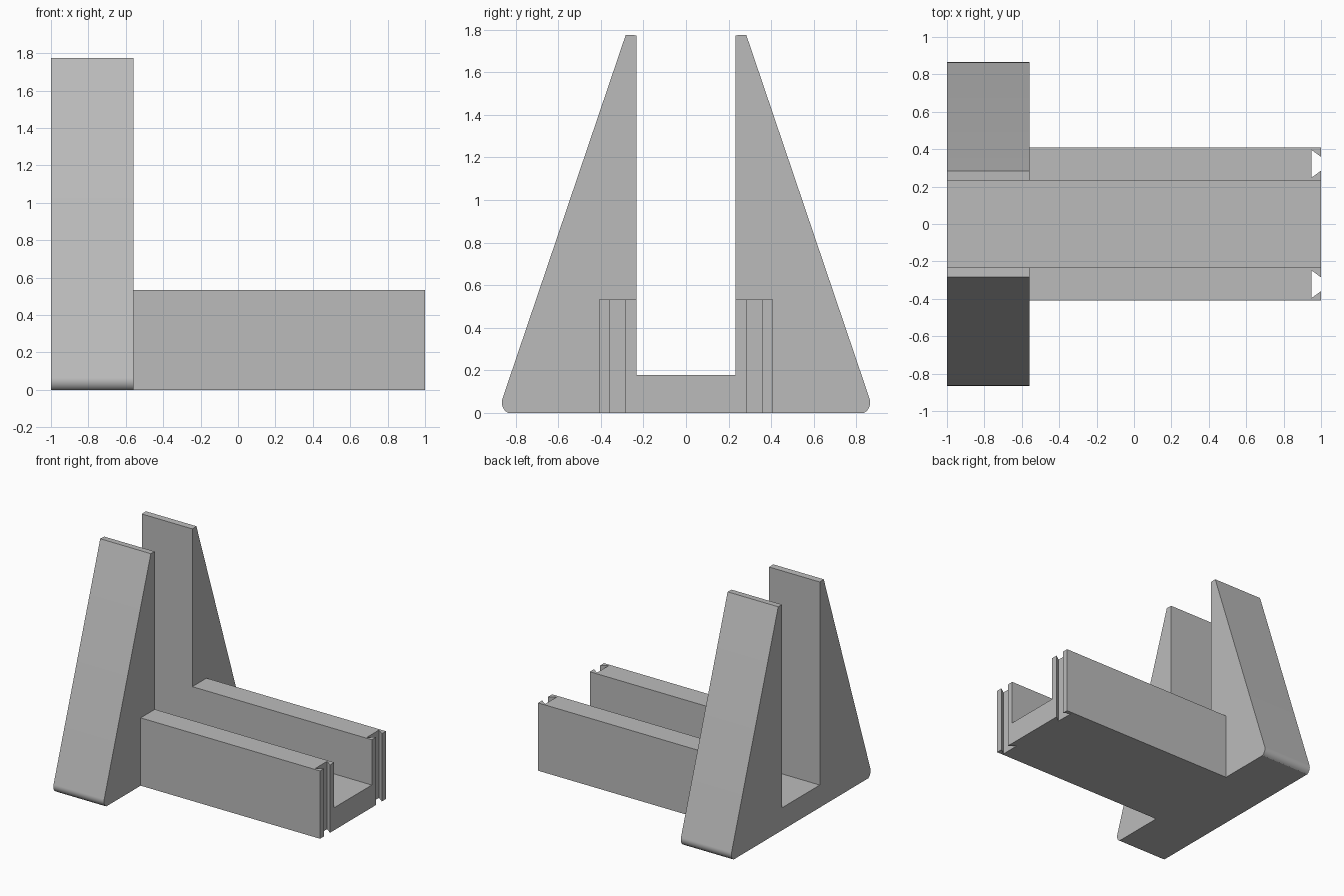
import bpy
import bmesh
import math
from mathutils import Vector

cube = bpy.data.objects.get("Cube")
if cube:
    bpy.data.objects.remove(cube, do_unlink=True)

# Single plain grey
grey = bpy.data.materials.new("plain_grey")
grey.use_nodes = True
colour = (0.5, 0.5, 0.5, 1)
grey.diffuse_color = colour
grey.node_tree.nodes["Principled BSDF"].inputs["Base Color"].default_value = colour


def prism(name, points, sweep):
    """Extrude a closed planar outline along a vector."""
    bm = bmesh.new()
    face = bm.faces.new([bm.verts.new(p) for p in points])
    result = bmesh.ops.extrude_face_region(bm, geom=[face])
    moved = [g for g in result["geom"] if isinstance(g, bmesh.types.BMVert)]
    bmesh.ops.translate(bm, vec=Vector(sweep), verts=moved)
    bmesh.ops.recalc_face_normals(bm, faces=bm.faces)
    mesh = bpy.data.meshes.new(name)
    bm.to_mesh(mesh)
    bm.free()
    obj = bpy.data.objects.new(name, mesh)
    bpy.context.collection.objects.link(obj)
    mesh.materials.append(grey)
    return obj


def mirrored(half):
    """Complete a half outline across y = 0."""
    return half + [(-y, z) for y, z in reversed(half)]


INNER, FLOOR, JOINT = 0.233, 0.177, -0.56

# Upright frame: two tapered columns with rounded feet around a slot
foot = []
for i in range(9):
    a = math.radians(-62 + 80 * i / 8)
    foot.append((0.81 + 0.055 * math.cos(a), 0.0486 + 0.055 * math.sin(a)))
foot[0] = (foot[0][0], 0)
frame_half = [(INNER, FLOOR), (INNER, 1.773), (0.283, 1.775)] + foot[::-1]
frame = prism("upright_frame", [(-1, y, z) for y, z in mirrored(frame_half)],
              (JOINT + 1, 0, 0))

# Channel: floor between two side rails
rail_half = [(INNER, FLOOR), (INNER, 0.533), (0.409, 0.533), (0.409, 0)]
channel = prism("rail_channel", [(JOINT, y, z) for y, z in mirrored(rail_half)],
                (1 - JOINT, 0, 0))

# Dovetail grooves down the free end of each rail
for side in (-1, 1):
    outline = [(0.948, 0.247), (0.948, 0.397), (1.02, 0.344), (1.02, 0.3)]
    cutter = prism("groove_cutter", [(x, side * y, -0.1) for x, y in outline],
                   (0, 0, 0.8))
    cutter.hide_render = True
    cut = channel.modifiers.new("groove", "BOOLEAN")
    cut.operation = "DIFFERENCE"
    cut.solver = "EXACT"
    cut.object = cutter
    bpy.context.view_layer.objects.active = channel
    bpy.ops.object.modifier_apply(modifier=cut.name)
    bpy.data.objects.remove(cutter, do_unlink=True)

# Smooth the rounded feet only
bpy.ops.object.select_all(action="DESELECT")
frame.select_set(True)
bpy.context.view_layer.objects.active = frame
bpy.ops.object.shade_smooth_by_angle(angle=math.radians(25))
